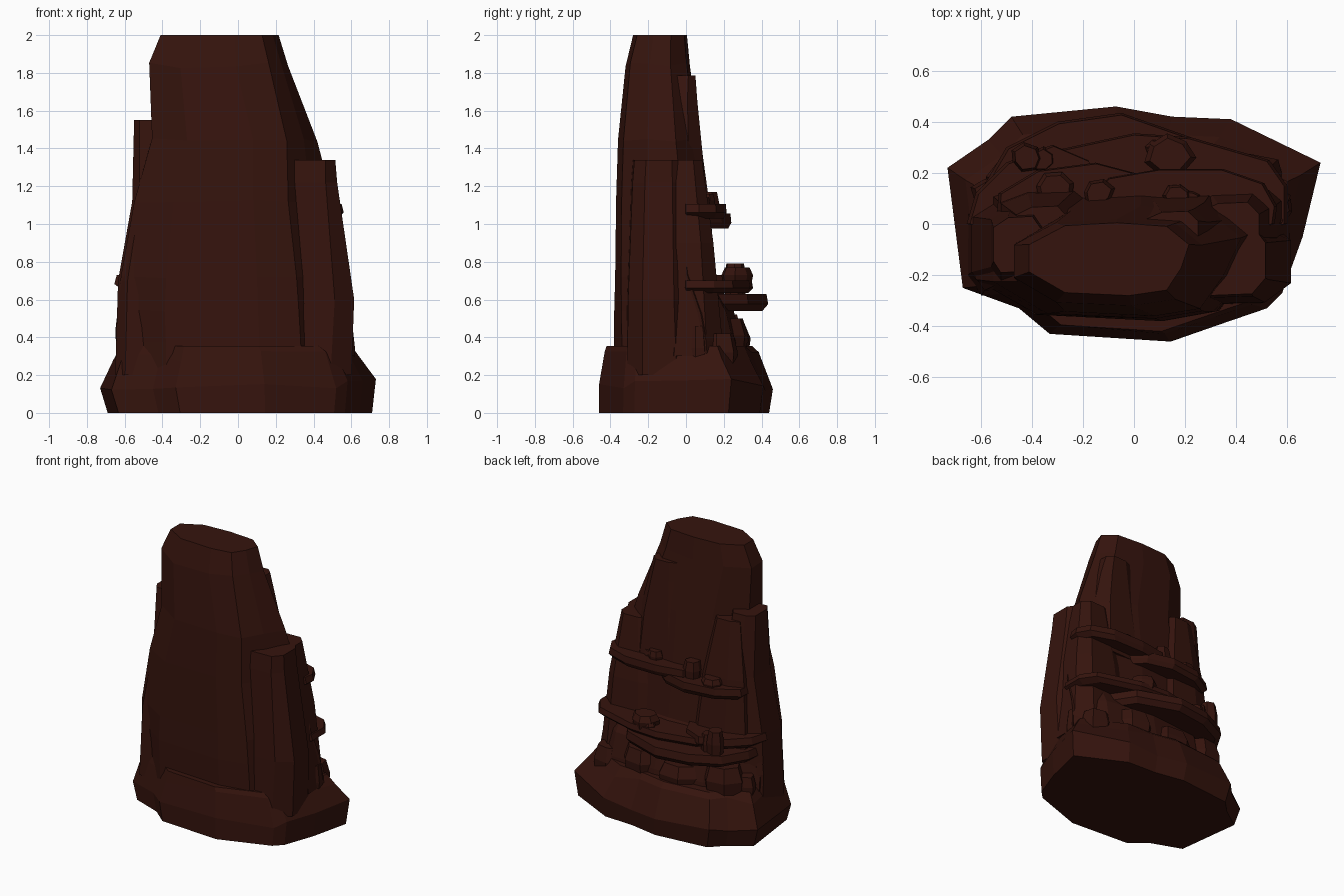
import bpy, bmesh, math, random

if "Cube" in bpy.data.objects:
    bpy.data.objects.remove(bpy.data.objects["Cube"])

random.seed(4)
mat = bpy.data.materials.new("dark_red_rock")
mat.diffuse_color = (0.036, 0.0068, 0.004, 1)
mat.use_nodes = True
mat.node_tree.nodes["Principled BSDF"].inputs["Base Color"].default_value = mat.diffuse_color


def skin(name, rings):
    """Flat-shaded solid through a stack of equal-count rings."""
    bm = bmesh.new()
    rows = [[bm.verts.new(p) for p in r] for r in rings]
    n = len(rows[0])
    for a, b in zip(rows, rows[1:]):
        for i in range(n):
            j = (i + 1) % n
            bm.faces.new((a[i], a[j], b[j], b[i]))
    bm.faces.new(rows[0][::-1])
    bm.faces.new(rows[-1])
    bmesh.ops.recalc_face_normals(bm, faces=bm.faces[:])
    me = bpy.data.meshes.new(name)
    bm.to_mesh(me)
    bm.free()
    me.materials.append(mat)
    ob = bpy.data.objects.new(name, me)
    bpy.context.collection.objects.link(ob)
    return ob


def loft(name, outline, levels, wobble=0.0, top=None):
    """Fit an outline into (z, xmin, xmax, ymin, ymax) at each level.
    With a second outline, the shape blends to it over the upper part."""
    rings = []
    for k, (z, x0, x1, y0, y1) in enumerate(levels):
        t = min(1, max(0, (z - 1.1) / .74)) if top else 0
        shape = [(a + (c - a) * t, b + (d - b) * t)
                 for (a, b), (c, d) in zip(outline, top or outline)]
        us, vs = zip(*shape)
        u0, u1, v0, v1 = min(us), max(us), min(vs), max(vs)
        inner = 0 < k < len(levels) - 1
        rings.append([(x0 + (u - u0) / (u1 - u0) * (x1 - x0),
                       y0 + (v - v0) / (v1 - v0) * (y1 - y0),
                       z + (random.uniform(-wobble, wobble) if inner else 0))
                      for u, v in shape])
    return skin(name, rings)


# Broad foot of the rock
foot = [(-.73, .22), (-.57, .33), (-.48, .42), (-.07, .46), (.15, .42), (.38, .41), (.73, .24),
        (.66, -.05), (.58, -.27), (.52, -.33), (.14, -.46), (-.33, -.43), (-.45, -.33), (-.67, -.25)]
loft("base", foot, [(0, -.69, .71, -.46, .44), (.15, -.73, .73, -.46, .46),
                    (.30, -.66, .65, -.43, .385), (.355, -.62, .6, -.42, .35)], .035)

# Main tower
tower = [(-1, .3), (-1, -.4), (-.6, -.92), (.2, -1), (.55, -.88), (.78, -.3),
         (1, .45), (.7, .88), (.1, 1), (-.5, .92)]
tower_top = [(-1, .4), (-1, -.35), (-.55, -.92), (.25, -1), (.72, -.85), (.9, -.25),
             (1, .4), (.72, .9), (.1, 1), (-.55, .92)]
loft("tower", tower, [(.2, -.63, .62, -.38, .31), (.38, -.63, .61, -.38, .29),
                      (.54, -.635, .6, -.38, .25), (.72, -.62, .58, -.375, .15),
                      (1.12, -.55, .5, -.37, .11), (1.45, -.455, .42, -.36, .07),
                      (1.84, -.47, .265, -.32, .02), (2, -.41, .215, -.28, .005)], .015, tower_top)

# Side buttresses and rear spurs
block = [(-1, .6), (-1, -.6), (-.7, -1), (.6, -.95), (1, -.5), (1, .5), (.6, 1), (-.4, .95)]
loft("right_buttress", block, [(.2, .05, .6, -.32, .04), (.6, .1, .615, -.315, .02),
                               (1.22, .22, .525, -.29, 0), (1.34, .25, .515, -.28, -.005)])
loft("left_buttress", block, [(.2, -.65, -.3, -.28, .12), (.7, -.635, -.3, -.26, .1),
                              (1.12, -.56, -.3, -.23, .08), (1.55, -.55, -.36, -.19, .03)])
loft("rear_upper_spur", block, [(1.0, -.1, .4, -.2, .12), (1.4, -.02, .35, -.2, .085),
                                (1.65, .02, .29, -.15, .06), (1.785, .05, .25, -.1, .05)])
loft("rear_left_spur", block, [(.6, -.56, -.1, -.1, .17), (1.1, -.52, -.17, -.1, .125),
                               (1.5, -.46, -.26, -.1, .07)])
loft("rear_right_spur", block, [(.3, .1, .61, -.15, .2), (.9, .17, .56, -.12, .145),
                                (1.34, .26, .49, -.1, .085)])


def ledge(name, z0, z1, front):
    """Overhanging shelf whose back edge is buried in the tower."""
    pts = front + [(front[-1][0] * .6, -.05), (front[0][0] * .6, -.05)]
    rings = [[(x * s, y * s, z) for x, y in pts]
             for z, s in ((z0, .93), (z0 + .4 * (z1 - z0), 1), (z1, .98))]
    skin(name, rings)


ledge("upper_ledge_right", 1.03, 1.105,
      [(.55, 0), (.56, .07), (.51, .16), (.35, .215), (.1, .215), (-.1, .18), (-.2, .05)])
ledge("upper_ledge_left", .975, 1.055,
      [(.2, .05), (.04, .19), (-.15, .24), (-.38, .21), (-.53, .12), (-.54, 0)])
ledge("lower_ledge_right", .635, .70,
      [(.6, 0), (.6, .15), (.53, .25), (.22, .34), (0, .355), (-.3, .29), (-.4, .1)])
ledge("lower_ledge_left", .54, .63,
      [(.4, .1), (.25, .33), (-.05, .435), (-.3, .4), (-.5, .3), (-.6, .13), (-.62, 0)])
ledge("middle_ledge_left", .65, .73,
      [(-.1, .08), (-.18, .25), (-.32, .31), (-.5, .24), (-.62, .12), (-.655, 0)])


def stone(name, x, y, z0, z1, r, sides=7):
    """Small faceted boulder."""
    turn = random.random() * 6
    rads = [r * random.uniform(.85, 1.08) for _ in range(sides)]
    rings = []
    for f, s in ((0, .9), (.55, 1), (1, .78)):
        rings.append([(x + q * s * math.cos(turn + i * math.tau / sides),
                       y + q * s * .85 * math.sin(turn + i * math.tau / sides),
                       z0 + f * (z1 - z0)) for i, q in enumerate(rads)])
    skin(name, rings)


# Boulders on the shelves
for i, s in enumerate([(-.31, .14, 1.03, 1.1, .08), (-.14, .12, 1.03, 1.17, .065),
                       (.17, .11, 1.08, 1.16, .06), (.22, .1, 1.08, 1.14, .04),
                       (.14, .27, .68, .77, .1), (.09, .29, .68, .73, .05),
                       (-.42, .26, .6, .79, .07), (-.36, .25, .6, .75, .06)]):
    stone(f"shelf_stone_{i}", *s)

# Boulders packed along the rear foot
for i, s in enumerate([(.56, .06, .2, .46, .07), (.47, .17, .2, .42, .13), (.2, .2, .3, .5, .17),
                       (-.12, .2, .3, .47, .18), (-.42, .17, .3, .52, .15),
                       (-.56, .12, .3, .45, .08), (-.59, .02, .3, .55, .06)]):
    stone(f"foot_stone_{i}", *s)
